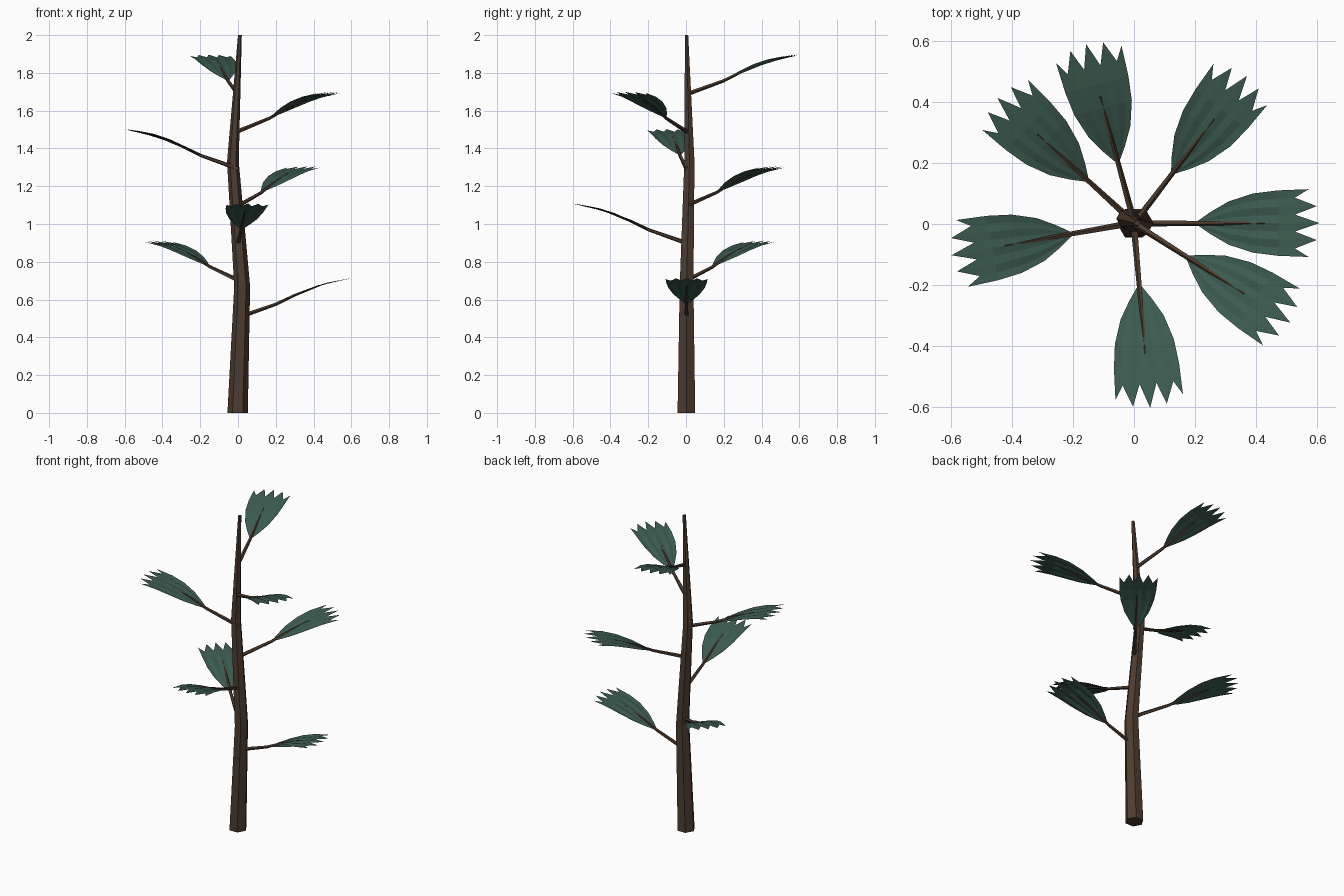
import bpy, bmesh, math
from mathutils import Vector

if "Cube" in bpy.data.objects:
    bpy.data.objects.remove(bpy.data.objects["Cube"])


def material(name, rgb):
    m = bpy.data.materials.new(name)
    m.diffuse_color = (*rgb, 1)
    m.use_nodes = True
    m.node_tree.nodes["Principled BSDF"].inputs["Base Color"].default_value = m.diffuse_color
    return m


bark = material("bark", (0.075, 0.045, 0.028))
green = material("leaf_green", (0.045, 0.105, 0.08))


def finish(name, bm, mat):
    me = bpy.data.meshes.new(name)
    bm.to_mesh(me)
    bm.free()
    me.materials.append(mat)
    ob = bpy.data.objects.new(name, me)
    bpy.context.collection.objects.link(ob)
    return ob


def tube(name, points, radii, sides, flat_rings=False):
    """Tapered low-poly tube along a path."""
    bm = bmesh.new()
    pts = [Vector(p) for p in points]
    rings = []
    for i, (p, r) in enumerate(zip(pts, radii)):
        d = (pts[min(i + 1, len(pts) - 1)] - pts[max(i - 1, 0)]).normalized()
        if flat_rings:
            u, v = Vector((1, 0, 0)), Vector((0, 1, 0))
        else:
            u = d.cross(Vector((0, 0, 1))).normalized()
            v = d.cross(u)
        ring = []
        for k in range(sides):
            a = 2 * math.pi * k / sides
            ring.append(bm.verts.new(p + r * (math.cos(a) * u + math.sin(a) * v)))
        rings.append(ring)
    for a, b in zip(rings, rings[1:]):
        for k in range(sides):
            n = (k + 1) % sides
            bm.faces.new((a[k], a[n], b[n], b[k]))
    bm.faces.new(rings[0][::-1])
    bm.faces.new(rings[-1])
    bmesh.ops.recalc_face_normals(bm, faces=bm.faces)
    return finish(name, bm, bark)


def rise(r):
    """Height of stem and leaf above the branch root at radius r."""
    prof = [(0, 0), (0.2, 0.07), (0.3, 0.118), (0.4, 0.16), (0.5, 0.19), (0.62, 0.212)]
    for (r0, z0), (r1, z1) in zip(prof, prof[1:]):
        if r <= r1:
            return z0 + (z1 - z0) * (r - r0) / (r1 - r0)
    return prof[-1][1]


def leaf(name):
    """Pleated fan with five pointed tips, pointing along +x."""
    bm = bmesh.new()
    rows = [(0.21, 0.008), (0.25, 0.036), (0.31, 0.071), (0.39, 0.097), (0.47, 0.107)]
    grid = []
    for r, w in rows:
        pleat = 0.05 * w
        grid.append([bm.verts.new((r, w * c / 4, rise(r) + pleat * (0.5 if c % 2 == 0 else -0.5)))
                     for c in range(-4, 5)])
    last = []
    for c in range(-4, 5):
        r = 0.607 - 0.035 * (c / 4) ** 2 if c % 2 == 0 else 0.527
        last.append(bm.verts.new((r, 0.111 * c / 4, rise(r))))
    grid.append(last)
    for a, b in zip(grid, grid[1:]):
        for k in range(8):
            bm.faces.new((a[k], b[k], b[k + 1], a[k + 1]))
    return finish(name, bm, green)


# Crooked hexagonal trunk
tube("trunk",
     [(-0.002, 0.002, 0), (0.022, 0.003, 0.67), (-0.027, 0.018, 1.33), (0.01, 0.003, 2)],
     [0.054, 0.042, 0.031, 0.01], 6, True)

# Branches spiralling up at the golden angle
for i in range(7):
    angle = math.radians(137.5 * i)
    z = 0.505 + 0.197 * i
    path = [(r, 0, rise(r)) for r in (0, 0.2, 0.3, 0.43)]
    stem = tube(f"stem_{i + 1}", path, [0.012, 0.009, 0.007, 0.004], 5)
    blade = leaf(f"leaf_{i + 1}")
    for ob in (stem, blade):
        ob.location = (0, 0.003, z)
        ob.rotation_euler = (0, 0, angle)
